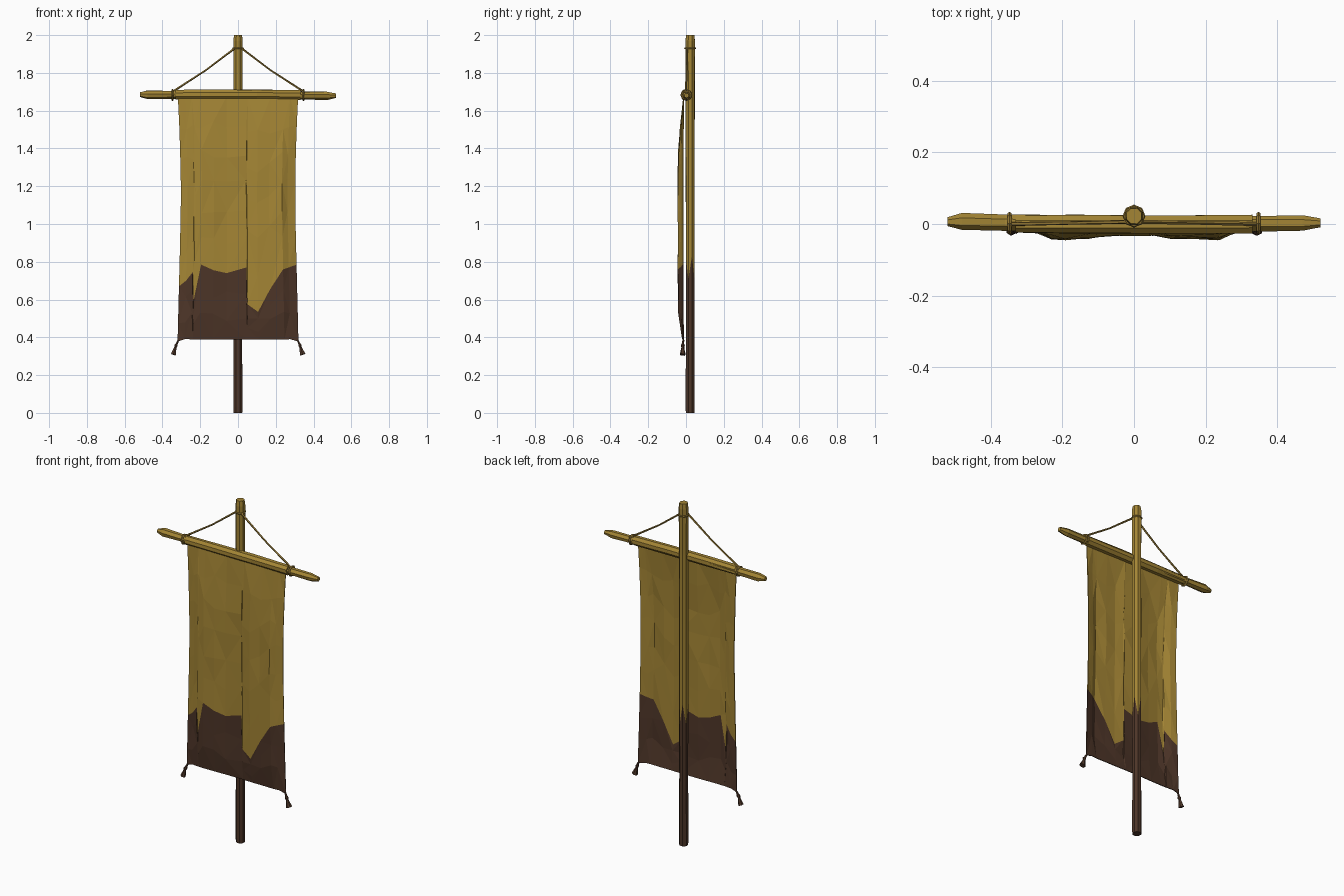
import bpy, bmesh, math, random
from mathutils import Vector

if "Cube" in bpy.data.objects:
    bpy.data.objects.remove(bpy.data.objects["Cube"])

random.seed(4)


def material(name, rgb):
    m = bpy.data.materials.new(name)
    m.diffuse_color = (*rgb, 1)
    m.use_nodes = True
    m.node_tree.nodes["Principled BSDF"].inputs["Base Color"].default_value = m.diffuse_color
    return m


GOLD = material("ochre", (0.37, 0.235, 0.035))
ROPE = material("rope", (0.30, 0.19, 0.035))
BROWN = material("dark_brown", (0.075, 0.036, 0.021))


def finish(name, verts, faces, mats, indices=None):
    me = bpy.data.meshes.new(name)
    me.from_pydata([tuple(v) for v in verts], [], faces)
    for m in mats:
        me.materials.append(m)
    if indices:
        me.polygons.foreach_set("material_index", indices)
    bm = bmesh.new()
    bm.from_mesh(me)
    bmesh.ops.recalc_face_normals(bm, faces=bm.faces)
    bm.to_mesh(me)
    bm.free()
    ob = bpy.data.objects.new(name, me)
    bpy.context.collection.objects.link(ob)
    return ob


def tube(name, rings, sides, mats, split=None, zigzag=0, jitter=0):
    """Faceted loft through (point, radius) rings; material 1 after ring 'split'."""
    pts = [Vector(p) for p, r in rings]
    axis = (pts[-1] - pts[0]).normalized()
    u = axis.cross(Vector((0, 1, 0))).normalized()
    v = axis.cross(u)
    verts, faces, idx = [], [], []
    for k, (p, (_, r)) in enumerate(zip(pts, rings)):
        for i in range(sides):
            a = 2 * math.pi * (i + 0.5) / sides
            rr = r * (1 + random.uniform(-jitter, jitter))
            shift = axis * (zigzag * (-1) ** i if k == split else 0)
            verts.append(p + shift + (u * math.cos(a) + v * math.sin(a)) * rr)
    for k in range(len(rings) - 1):
        for i in range(sides):
            j = (i + 1) % sides
            faces.append((k * sides + i, k * sides + j, (k + 1) * sides + j, (k + 1) * sides + i))
            idx.append(1 if split is not None and k >= split else 0)
    faces += [tuple(range(sides)), tuple(range(len(verts) - sides, len(verts)))]
    idx += [0, 1 if split is not None else 0]
    return finish(name, verts, faces, mats, idx)


def ring(name, loc, rot, major, minor):
    bpy.ops.mesh.primitive_torus_add(location=loc, rotation=rot, major_radius=major,
                                     minor_radius=minor, major_segments=8, minor_segments=5)
    ob = bpy.context.object
    ob.name = name
    ob.data.materials.append(ROPE)


def lerp_table(table, t):
    for (a, va), (b, vb) in zip(table, table[1:]):
        if t <= b:
            return va + (vb - va) * max(0, (t - a) / (b - a))
    return table[-1][1]


# Upright pole, dark at the foot
PY = 0.022
tube("pole", [((0, PY, 0), 0.025), ((0, PY, 0.03), 0.026), ((0, PY, 0.4), 0.024),
              ((0, PY, 0.77), 0.025), ((0, PY, 1.3), 0.025), ((0, PY, 1.7), 0.026),
              ((0, PY, 1.97), 0.027), ((0, PY, 2.0), 0.023)],
     8, [BROWN, GOLD], split=3, zigzag=0.06, jitter=0.04)

# Crossbar with whittled ends
tube("crossbar", [((-0.52, 0.006, 1.685), 0.013), ((-0.48, 0.006, 1.684), 0.024),
                  ((-0.36, 0.004, 1.684), 0.022), ((0, 0.001, 1.684), 0.024),
                  ((0.36, 0.002, 1.68), 0.022), ((0.47, 0.003, 1.68), 0.023),
                  ((0.52, 0.003, 1.68), 0.013)], 7, [GOLD], jitter=0.08)

# Cloth sleeve rolled over the crossbar
tube("cloth_sleeve", [((-0.33, 0.0, 1.685), 0.026), ((-0.15, -0.001, 1.686), 0.028),
                      ((0.1, -0.001, 1.685), 0.028), ((0.33, 0.0, 1.683), 0.027)],
     8, [GOLD], jitter=0.06)

# Hanging cloth: columns follow the jagged edge of the dark stain
# Each column: x, height of stain edge, forward bulge
COLUMNS = [(-0.312, 0.67, 0.1), (-0.275, 0.70, 0.35), (-0.24, 0.745, 0.8), (-0.232, 0.60, 0.85),
           (-0.197, 0.785, 1.0), (-0.13, 0.755, 0.85), (-0.06, 0.74, 0.6), (0.045, 0.77, 0.6),
           (0.05, 0.575, 0.65), (0.105, 0.535, 0.85), (0.17, 0.655, 0.85), (0.24, 0.76, 1.0),
           (0.27, 0.77, 0.55), (0.312, 0.785, 0.1)]
BULGE = [(0.38, 0.15), (0.47, 0.8), (0.75, 1.0), (1.4, 0.9), (1.6, 0.35), (1.68, 0.0)]
WIDTH = [(0.38, 1.025), (0.8, 0.99), (1.15, 0.965), (1.45, 0.985), (1.67, 1.02)]
LOW, HIGH = 3, 6
rows = LOW + HIGH
verts, faces, idx = [], [], []
for c, (x, stain, bulge) in enumerate(COLUMNS):
    edge = c in (0, len(COLUMNS) - 1)
    bottom = 0.378 if edge else 0.39
    for r in range(rows + 1):
        if r <= LOW:
            z = bottom + (stain - bottom) * r / LOW
        else:
            z = stain + (1.672 - stain) * (r - LOW) / HIGH
        inner = 0 < r < rows and not edge and r != LOW
        y = -0.012 - 0.031 * bulge * lerp_table(BULGE, z)
        if inner:
            y += random.uniform(-0.003, 0.004)
            z += random.uniform(-0.025, 0.025)
        verts.append((x * lerp_table(WIDTH, z), y, z))
for c in range(len(COLUMNS) - 1):
    for r in range(rows):
        a = c * (rows + 1) + r
        b = a + rows + 1
        if (c + r) % 2:
            faces += [(a, b, b + 1), (a, b + 1, a + 1)]
        else:
            faces += [(a, b, a + 1), (b, b + 1, a + 1)]
        idx += [0 if r < LOW else 1] * 2
cloth = finish("cloth", verts, faces, [BROWN, GOLD], idx)
solid = cloth.modifiers.new("thickness", "SOLIDIFY")
solid.thickness = 0.004
solid.offset = 0

# Hanging rope, lashings and corner tassels
ring("pole_lashing", (0, PY, 1.93), (0, 0, 0), 0.027, 0.005)
for side, s in (("left", -1), ("right", 1)):
    ring(side + "_lashing", (s * 0.347, 0.002, 1.683), (0, math.pi / 2, 0), 0.026, 0.006)
    tube(side + "_rope", [((s * 0.34, 0.0, 1.705), 0.006), ((s * 0.17, 0.003, 1.815), 0.005),
                          ((s * 0.018, 0.006, 1.93), 0.006)], 5, [ROPE])
    tx = s * 0.335
    tube(side + "_tassel", [((s * 0.315, -0.014, 0.385), 0.005), ((s * 0.324, -0.016, 0.368), 0.006),
                            ((tx - s * 0.006, -0.017, 0.357), 0.010), ((tx - s * 0.004, -0.017, 0.347), 0.007),
                            ((s * 0.343, -0.018, 0.308), 0.016)], 6, [BROWN], jitter=0.1)
